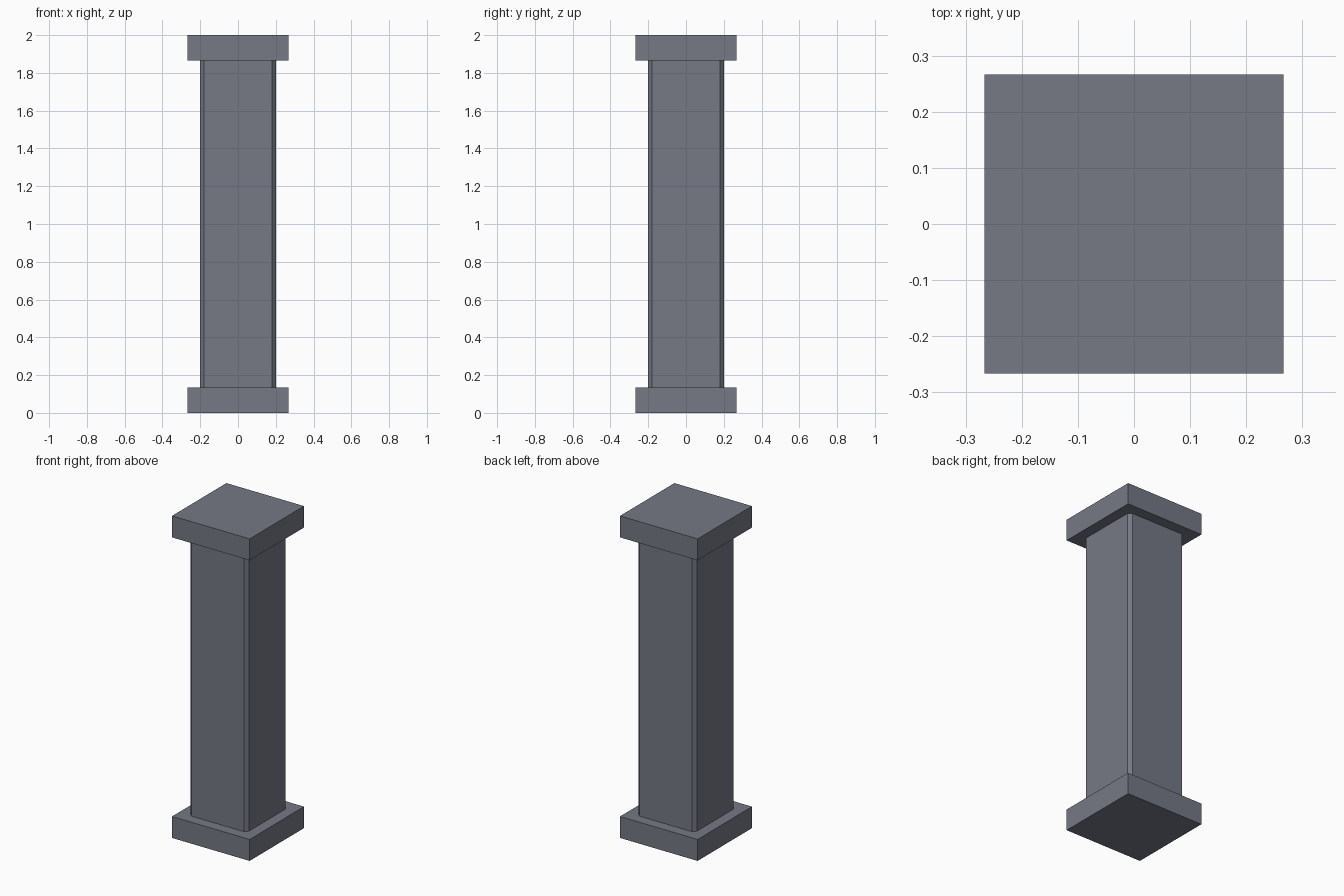
import bpy, bmesh

if "Cube" in bpy.data.objects:
    bpy.data.objects.remove(bpy.data.objects["Cube"])

stone = bpy.data.materials.new("slate_grey")
stone.diffuse_color = (0.18, 0.19, 0.235, 1)
stone.use_nodes = True
stone.node_tree.nodes["Principled BSDF"].inputs["Base Color"].default_value = stone.diffuse_color


def block(name, half, z0, z1, chamfer=0.0):
    """Square block, optionally with its vertical corners cut at 45 degrees."""
    h, c = half, half - chamfer
    if chamfer:
        outline = [(c, -h), (h, -c), (h, c), (c, h), (-c, h), (-h, c), (-h, -c), (-c, -h)]
    else:
        outline = [(h, -h), (h, h), (-h, h), (-h, -h)]
    bm = bmesh.new()
    base = bm.faces.new([bm.verts.new((x, y, z0)) for x, y in outline])
    top = bmesh.ops.extrude_face_region(bm, geom=[base])["geom"]
    bmesh.ops.translate(bm, vec=(0, 0, z1 - z0),
                        verts=[g for g in top if isinstance(g, bmesh.types.BMVert)])
    bmesh.ops.recalc_face_normals(bm, faces=bm.faces)
    mesh = bpy.data.meshes.new(name)
    bm.to_mesh(mesh)
    bm.free()
    mesh.materials.append(stone)
    obj = bpy.data.objects.new(name, mesh)
    bpy.context.collection.objects.link(obj)


# Square slabs at the foot and head, chamfered shaft between
block("base_slab", 0.2667, 0.0, 0.1333)
block("shaft", 0.2, 0.1333, 1.8667, chamfer=0.02)
block("cap_slab", 0.2667, 1.8667, 2.0)
